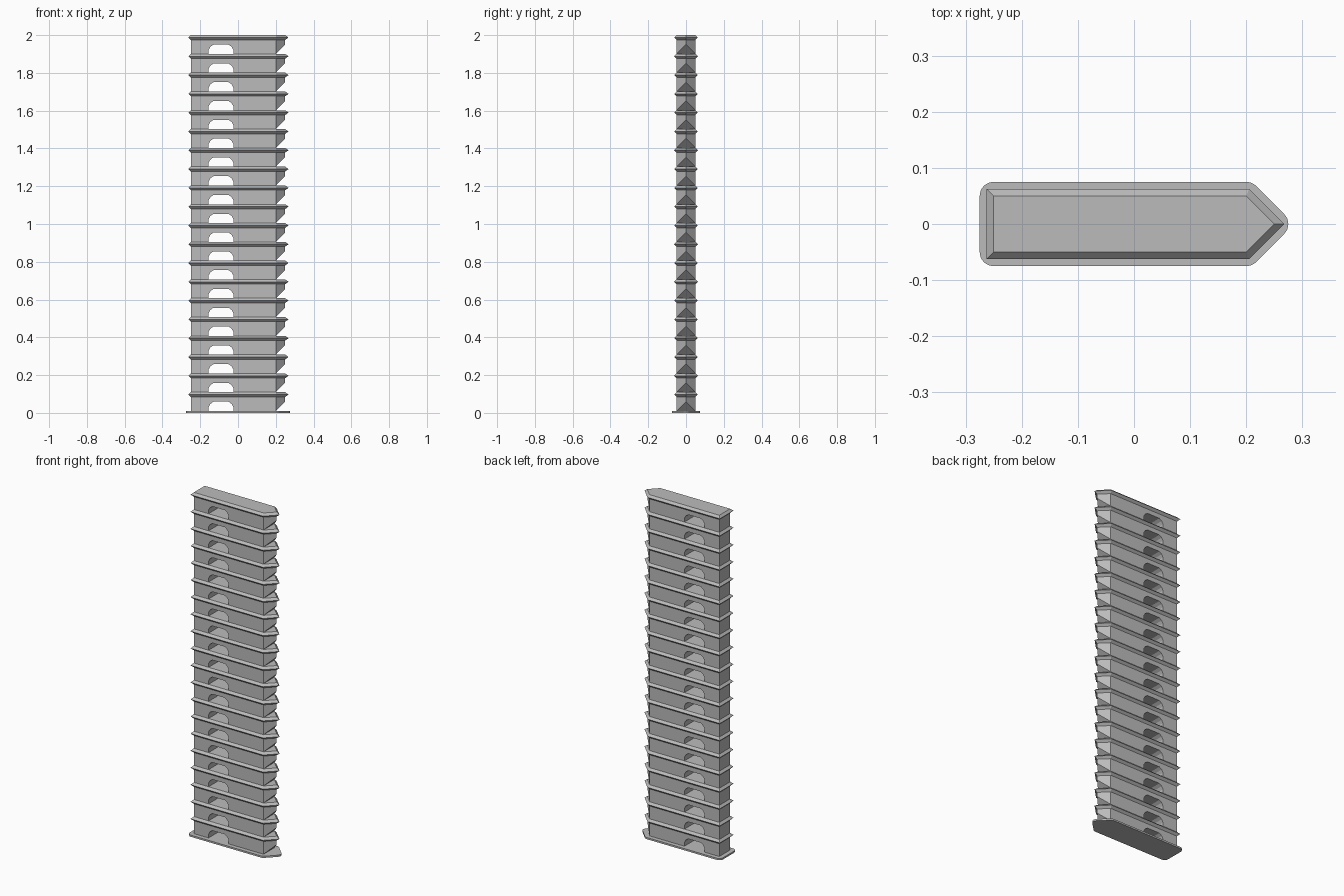
import bpy, bmesh, math
from mathutils import Vector

default = bpy.data.objects.get("Cube")
if default:
    bpy.data.objects.remove(default, do_unlink=True)

BASE_H = 0.01          # foot plate thickness
FLOORS = 20
PITCH = (2 - BASE_H) / FLOORS
LIP = 0.0125           # how far each ledge sticks out
HALF = 0.05            # half depth of the tower
LEFT, SHOULDER, TIP = -0.25, 0.2, 0.25

# Pointed footprint, counter-clockwise
FOOTPRINT = [Vector(p) for p in ((LEFT, -HALF), (SHOULDER, -HALF), (TIP, 0),
                                 (SHOULDER, HALF), (LEFT, HALF))]

grey = bpy.data.materials.new("plain grey")
grey.use_nodes = True
colour = (0.5, 0.5, 0.5, 1)
grey.diffuse_color = colour
grey.node_tree.nodes["Principled BSDF"].inputs["Base Color"].default_value = colour


def outward(i):
    """Normals of the two footprint edges that meet at corner i."""
    normals = []
    for a, b in ((i - 1, i), (i, (i + 1) % len(FOOTPRINT))):
        d = (FOOTPRINT[b] - FOOTPRINT[a]).normalized()
        normals.append(Vector((d.y, -d.x)))
    return normals


def mitred(distance):
    points = []
    for i, p in enumerate(FOOTPRINT):
        a, b = outward(i)
        points.append(p + (a + b) * distance / (1 + a.dot(b)))
    return points


def rounded(distance, steps=8):
    points = []
    for i, p in enumerate(FOOTPRINT):
        a, b = outward(i)
        turn = math.atan2(a.x * b.y - a.y * b.x, a.dot(b))
        start = math.atan2(a.y, a.x)
        for s in range(steps + 1):
            t = start + turn * s / steps
            points.append(p + distance * Vector((math.cos(t), math.sin(t))))
    return points


def loft(name, rings, repeat=1):
    """Skin a stack of closed rings, cap both ends, and stack copies upward."""
    bm = bmesh.new()
    loops = [[bm.verts.new(p) for p in ring] for ring in rings]
    for low, high in zip(loops, loops[1:]):
        for i in range(len(low)):
            j = (i + 1) % len(low)
            bm.faces.new((low[i], low[j], high[j], high[i]))
    bm.faces.new(loops[0][::-1])
    bm.faces.new(loops[-1])
    bmesh.ops.recalc_face_normals(bm, faces=bm.faces)
    mesh = bpy.data.meshes.new(name)
    bm.to_mesh(mesh)
    bm.free()
    mesh.materials.append(grey)
    obj = bpy.data.objects.new(name, mesh)
    bpy.context.collection.objects.link(obj)
    if repeat > 1:
        array = obj.modifiers.new("floors", 'ARRAY')
        array.count = repeat
        array.use_relative_offset = False
        array.use_constant_offset = True
        array.constant_offset_displace = (0, 0, PITCH)
        obj.location.z = BASE_H
    return obj


def level(points, z):
    return [(p.x, p.y, z) for p in points]


# Foot plate with rounded corners
plate = rounded(0.025)
loft("foot_plate", [level(plate, 0), level(plate, BASE_H)])

# Floor walls: a side profile with an arched opening, extruded through the depth
top = PITCH - LIP
centre = -0.09
half_arch = [(0.065, 0), (0.065, 0.022), (0.056, 0.038), (0.04, 0.049)]
arch = [(centre - x, z) for x, z in half_arch]
arch += [(centre + x, z) for x, z in reversed(half_arch)]
profile = [(LEFT, 0), *arch, (SHOULDER, 0), (SHOULDER, top), (LEFT, top)]
loft("floor_walls", [[(x, y, z) for x, z in profile] for y in (-HALF, HALF)], FLOORS)

# Overhanging nose: a wedge whose underside slopes at 45 degrees
nose = FOOTPRINT[1:4]
loft("overhang_nose", [[(p.x, p.y, p.x - SHOULDER) for p in nose],
                       level(nose, top)], FLOORS)

# Ledge at the top of each floor, sharp in the middle
loft("ledge", [level(mitred(0), PITCH - 2 * LIP),
               level(mitred(LIP), PITCH - LIP),
               level(mitred(0), PITCH)], FLOORS)
